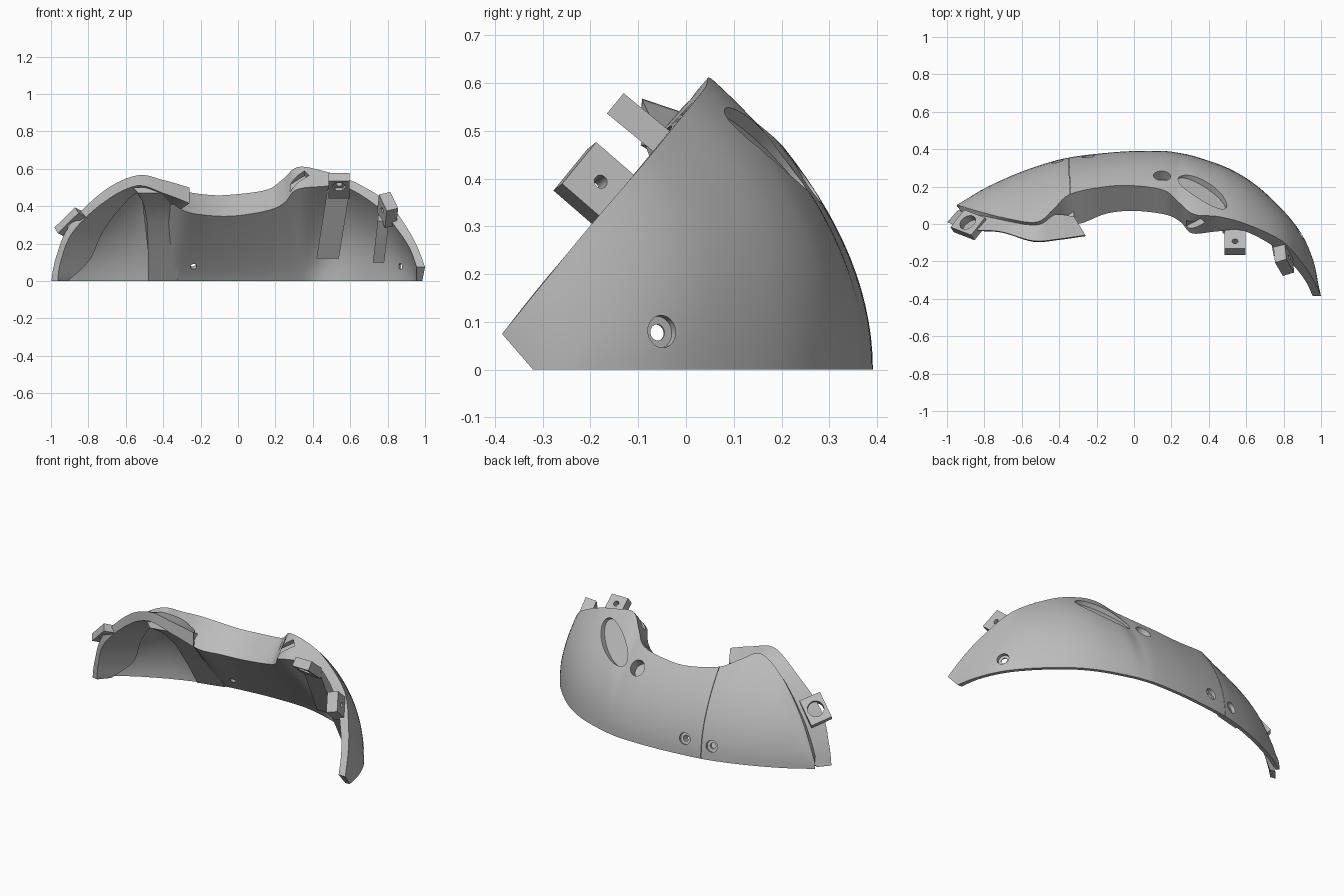
import bpy, bmesh, math
from mathutils import Vector, Matrix

cube = bpy.data.objects.get("Cube")
if cube:
    bpy.data.objects.remove(cube)

grey = bpy.data.materials.new("light_grey")
grey.use_nodes = True
grey.diffuse_color = (0.5, 0.5, 0.5, 1)
grey.node_tree.nodes["Principled BSDF"].inputs["Base Color"].default_value = (0.5, 0.5, 0.5, 1)


def finish(name, bm):
    bmesh.ops.recalc_face_normals(bm, faces=bm.faces)
    mesh = bpy.data.meshes.new(name)
    bm.to_mesh(mesh)
    bm.free()
    mesh.materials.append(grey)
    ob = bpy.data.objects.new(name, mesh)
    bpy.context.collection.objects.link(ob)
    return ob


def loft(name, rings):
    """Closed solid through a row of closed rings."""
    bm = bmesh.new()
    rows = [[bm.verts.new(p) for p in r] for r in rings]
    n = len(rows[0])
    for a, b in zip(rows, rows[1:]):
        for i in range(n):
            bm.faces.new((a[i], a[(i + 1) % n], b[(i + 1) % n], b[i]))
    bm.faces.new(rows[0])
    bm.faces.new(rows[-1])
    return finish(name, bm)


def spline(points, u):
    """Smooth curve through control points, u counted in points."""
    i = min(int(u), len(points) - 2)
    t = u - i
    p = [Vector(points[max(0, min(len(points) - 1, i + k))]) for k in (-1, 0, 1, 2)]
    return 0.5 * (2 * p[1] + (p[2] - p[0]) * t + (2 * p[0] - 5 * p[1] + 4 * p[2] - p[3]) * t * t
                  + (3 * p[1] - p[0] - 3 * p[2] + p[3]) * t ** 3)


def frame(normal, along):
    z = Vector(normal).normalized()
    x = Vector(along)
    x = (x - z * x.dot(z)).normalized()
    return Matrix((x, z.cross(x), z)).transposed().to_4x4()


def cylinder(name, at, normal, r, depth, along=(0, 0.1, 1), stretch=1, sides=32):
    bm = bmesh.new()
    bmesh.ops.create_cone(bm, cap_ends=True, segments=sides, radius1=r, radius2=r, depth=depth)
    bm.transform(Matrix.Translation(at) @ frame(normal, along) @ Matrix.Diagonal((stretch, 1, 1, 1)))
    return finish(name, bm)


def box(name, at, normal, along, size):
    bm = bmesh.new()
    bmesh.ops.create_cube(bm, size=1)
    bm.transform(Matrix.Translation(at) @ frame(normal, along) @ Matrix.Diagonal((*size, 1)))
    return finish(name, bm)


def cut(ob, cutter):
    mod = ob.modifiers.new("cut", 'BOOLEAN')
    mod.operation, mod.solver, mod.object = 'DIFFERENCE', 'EXACT', cutter
    bpy.context.view_layer.objects.active = ob
    bpy.ops.object.modifier_apply(modifier=mod.name)
    bpy.data.objects.remove(cutter)


# Control curves of the shell: lower and rim edges, outside and inside
OUT_LOW = [(.985, -.32), (.96, -.2), (.9, -.06), (.8, .07), (.65, .21), (.5, .3), (.33, .36),
           (.24, .38), (.16, .39), (0, .39), (-.15, .38), (-.35, .355), (-.5, .315), (-.65, .26),
           (-.8, .19), (-.9, .13), (-.95, .1)]
OUT_RIM = [(1, -.385, .075), (.96, -.3, .18), (.9, -.21, .29), (.79, -.09, .43), (.6, 0, .54),
           (.45, .04, .59), (.32, .052, .61), (.24, .115, .545), (.16, .18, .49), (0, .205, .465),
           (-.15, .2, .46), (-.34, .16, .49), (-.43, .08, .53), (-.52, .01, .56),
           (-.68, .03, .46), (-.84, .07, .26), (-.94, .1, .06)]
IN_LOW = [(.955, -.32), (.938, -.205), (.88, -.07), (.783, .056), (.637, .193), (.49, .282),
          (.325, .34), (.24, .36), (.16, .37), (0, .37), (-.15, .36), (-.345, .335), (-.492, .296),
          (-.64, .241), (-.787, .172), (-.888, .113), (-.935, .085)]
IN_RIM = [(.955, -.385, .075), (.92, -.31, .17), (.86, -.23, .265), (.755, -.125, .39),
          (.58, -.035, .5), (.44, -.04, .505), (.31, -.05, .487), (.25, .01, .42), (.17, .05, .38),
          (0, .07, .35), (-.15, .055, .35), (-.3, 0, .38), (-.42, .03, .48), (-.52, -.01, .53),
          (-.68, 0, .42), (-.83, .03, .25), (-.93, .07, .06)]
STEPS = 14


def section(low, rim, u, power):
    a, b = spline([(*p, 0) for p in low], u), spline(rim, u)
    pts = []
    for k in range(STEPS + 1):
        v = k / STEPS
        p = a.lerp(b, v ** power)
        p.z = b.z * v
        pts.append(p)
    return pts


def ring(u):
    middle = max(0, min(1, u - 4.7, (12.5 - u) / 1.5))
    bulge = 1 + min(1, u) + .4 * max(0, min(1, u - 1, (7 - u) / 2))
    return (section(OUT_LOW, OUT_RIM, u, bulge)
            + section(IN_LOW, IN_RIM, u, bulge + (1.1 - bulge) * middle)[::-1])


shell = loft("curved_shell", [ring(k / 5) for k in range(16 * 5 + 1)])


# Thin panel seam
def seam_ring(u):
    pts = section(OUT_LOW, OUT_RIM, u, 2)
    a, b = [], []
    for k, p in enumerate(pts):
        d = pts[min(k + 1, STEPS)] - pts[max(k - 1, 0)]
        n = Vector((0, d.z, -d.y)).normalized()
        a.append(p + n * .02)
        b.append(p - n * .006)
    return a + b[::-1]


cut(shell, loft("seam_cutter", [seam_ring(10.992), seam_ring(11.008)]))

# Oval recess, round recess and countersunk screw holes
cut(shell, cylinder("oval_cutter", (.37, .182, .465), (.23, .81, .59), .07, .07,
                    along=(.26, -.16, .18), stretch=2.4, sides=48))
cut(shell, cylinder("round_cutter", (.15, .265, .395), (0, .75, .66), .046, .15))
for at, normal in (((.89, -.05, .08), (.87, .48, .1)), ((-.245, .365, .1), (-.1, 1, .3)),
                   ((-.41, .335, .085), (-.25, 1, .3))):
    cut(shell, cylinder("sink_cutter", at, normal, .034, .04))
    cut(shell, cylinder("hole_cutter", at, normal, .017, .3))

# Slanted notch in the rim beside the cut-out
away, up = Vector((0, -.77, .63)), Vector((0, .63, .77))
cut(shell, box("notch_cutter", (.31, -.01, .54), away, (.8, .4, .5), (.15, .04, .08)))

# Inner end frame that lines the shell and shows past its edge
BACK = [(-.945, .07, 0), (-.82, .12, .13), (-.74, .09, .3), (-.64, .04, .44), (-.53, .01, .53),
        (-.42, .05, .5), (-.32, .04, .46)]
FRONT = [(-.998, .01, 0), (-.975, 0, .12), (-.9, -.03, .3), (-.72, -.04, .48), (-.54, -.09, .565),
         (-.4, -.08, .54), (-.26, -.06, .5)]
rings = []
for k in range(37):
    u = k / 6
    a, b = spline(BACK, u), spline(FRONT, u)
    inward = Vector((.035 * max(0, 1 - u / 4), -.005, -.055 * min(1, u / 3) - .03 * max(0, u / 2 - 2)))
    rings.append([a, b, b + inward, a + inward])
loft("end_frame", rings)

# Ear with a hole on the end frame
ear_at, ear_n = (-.88, -.005, .305), (-.4, .6, .65)
ear = box("end_ear", ear_at, ear_n, (.47, 0, .88), (.16, .125, .045))
cut(ear, cylinder("ear_cutter", ear_at, ear_n, .046, .2))


# Inner pillar and ribs: extruded side profiles, each side (x, y shift, lean) on its own
def rib(name, profile, sides, power=1):
    top = max(z for y, z in profile)
    return loft(name, [[(x + lean * (z / top) ** power, y + shift, z) for y, z in profile]
                       for x, shift, lean in sides])


rib("pillar", [(.32, 0), (.305, 0), (.21, .15), (.1, .31), (.02, .4), (-.03, .44), (-.08, .47),
               (-.07, .5), (.04, .43), (.16, .33), (.25, .2)],
    [(-.48, -.015, -.08), (-.32, .025, 0)], 6)
rib("inner_rib", [(0, .5), (-.05, .47), (.17, .12), (.25, .12), (.15, .36)],
    [(.4, 0, .08), (.52, 0, .08)])
rib("outer_rib", [(-.13, .35), (-.17, .32), (-.03, .1), (.02, .12), (-.06, .27)],
    [(.71, 0, .04), (.77, 0, .04)])

# Mounting tabs standing off the sloping rim
tab_at = Vector((.8, -.18, .38))
side = Vector((.93, .28, .22))
tab = box("outer_tab", tab_at, side, away, (.14, .12, .065))
cut(tab, cylinder("tab_cutter", tab_at + away * .01, side, .014, .3))
tab_at = Vector((.54, -.09, .51))
tab = box("inner_tab", tab_at, up, away, (.15, .11, .055))
cut(tab, cylinder("tab_cutter", tab_at + away * .025, up, .016, .3))
cut(tab, cylinder("nut_cutter", tab_at + away * .025 - up * .03, up, .038, .04, sides=6))

bpy.ops.object.select_all(action='DESELECT')
for ob in bpy.context.collection.objects:
    if ob.type == 'MESH':
        ob.select_set(True)
        bpy.context.view_layer.objects.active = ob
bpy.ops.object.shade_smooth_by_angle(angle=math.radians(32))
